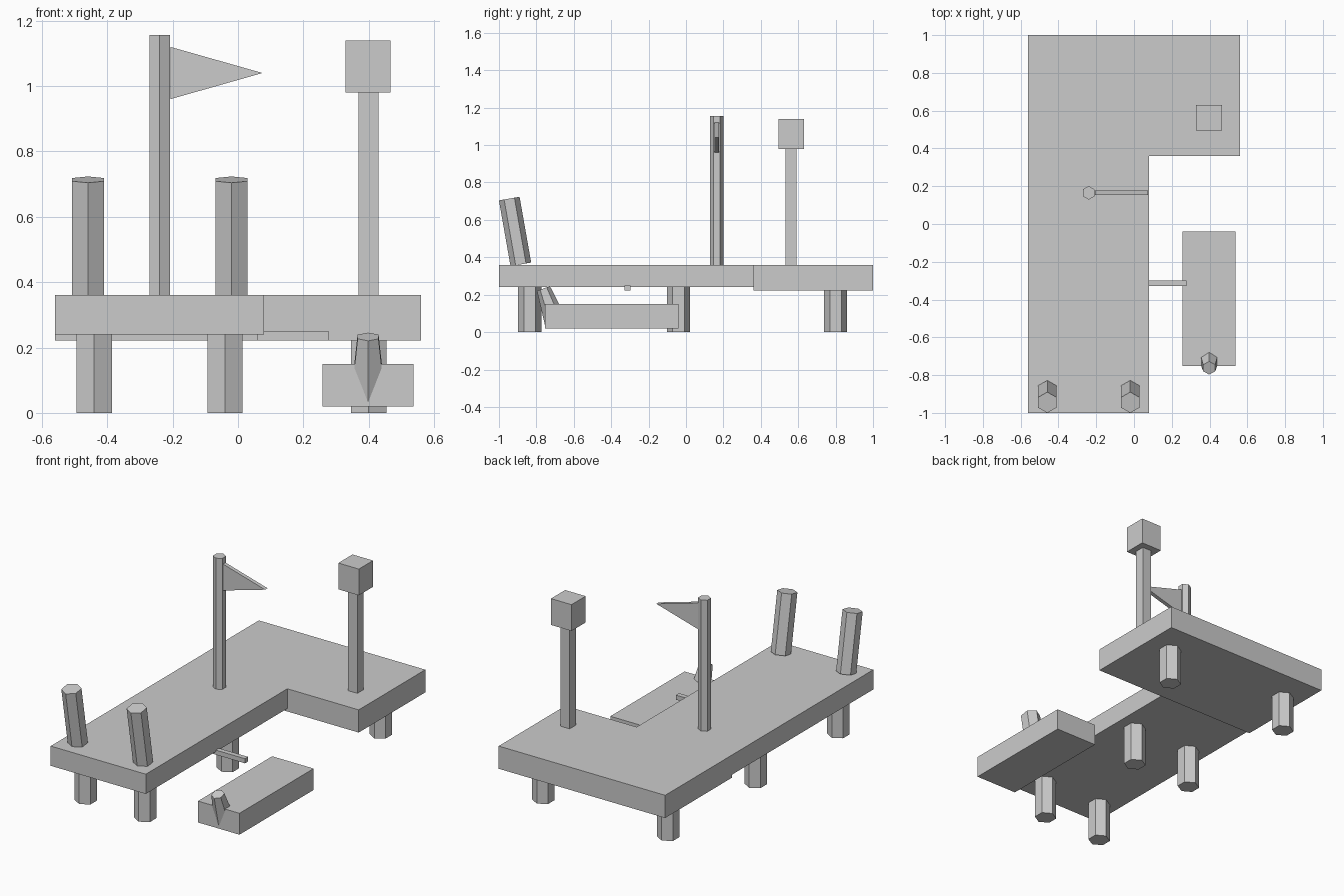
import bpy
import bmesh
from math import radians

if "Cube" in bpy.data.objects:
    bpy.data.objects.remove(bpy.data.objects["Cube"])


def box(name, x, y, z):
    """Box from (min, max) ranges on each axis."""
    bpy.ops.mesh.primitive_cube_add(size=1, location=[sum(r) / 2 for r in (x, y, z)])
    ob = bpy.context.object
    ob.name = name
    ob.scale = [r[1] - r[0] for r in (x, y, z)]
    bpy.ops.object.transform_apply(location=False, rotation=False, scale=True)
    return ob


def hex_post(name, center, r1, r2, length, tilt=0):
    """Six-sided post, corners facing front and back, leaning forward by tilt."""
    bpy.ops.mesh.primitive_cone_add(vertices=6, radius1=r1, radius2=r2, depth=length,
                                    location=center, rotation=(radians(tilt), 0, 0))
    bpy.context.object.name = name


# L-shaped deck
box("main_deck", (-0.56, 0.08), (-1.0, 0.365), (0.24, 0.36))
box("end_deck", (-0.56, 0.56), (0.36, 1.0), (0.222, 0.36))

# Support legs
for i, (x, y) in enumerate([(-0.44, -0.835), (-0.04, -0.835), (-0.44, -0.04),
                            (-0.04, -0.04), (-0.44, 0.80), (0.40, 0.80)]):
    hex_post(f"support_leg_{i + 1}", (x, y, 0.12), 0.062, 0.062, 0.24)

# Leaning mooring posts
for side, x in (("left", -0.459), ("right", -0.02)):
    hex_post(f"mooring_post_{side}", (x, -0.914, 0.538), 0.056, 0.056, 0.357, 10)

# Flagpole and pennant
hex_post("flagpole", (-0.24, 0.165, 0.758), 0.036, 0.036, 0.797)
bm = bmesh.new()
tri = bm.faces.new([bm.verts.new(p) for p in
                    ((-0.207, 0.153, 0.96), (0.075, 0.153, 1.04), (-0.207, 0.153, 1.12))])
ext = bmesh.ops.extrude_face_region(bm, geom=[tri])
bmesh.ops.translate(bm, vec=(0, 0.024, 0),
                    verts=[v for v in ext["geom"] if isinstance(v, bmesh.types.BMVert)])
bmesh.ops.recalc_face_normals(bm, faces=bm.faces)
mesh = bpy.data.meshes.new("pennant")
bm.to_mesh(mesh)
bm.free()
bpy.context.collection.objects.link(bpy.data.objects.new("pennant", mesh))

# Lamp post
box("lamp_post", (0.368, 0.43), (0.532, 0.592), (0.36, 0.98))
box("lamp_head", (0.329, 0.467), (0.494, 0.63), (0.98, 1.14))

# Boat with tapered prow and mooring bar
box("boat_hull", (0.258, 0.537), (-0.753, -0.04), (0.02, 0.15))
hex_post("boat_prow", (0.398, -0.728, 0.139), 0.061, 0.037, 0.20, 20)
box("mooring_bar", (0.06, 0.277), (-0.328, -0.298), (0.222, 0.25))
